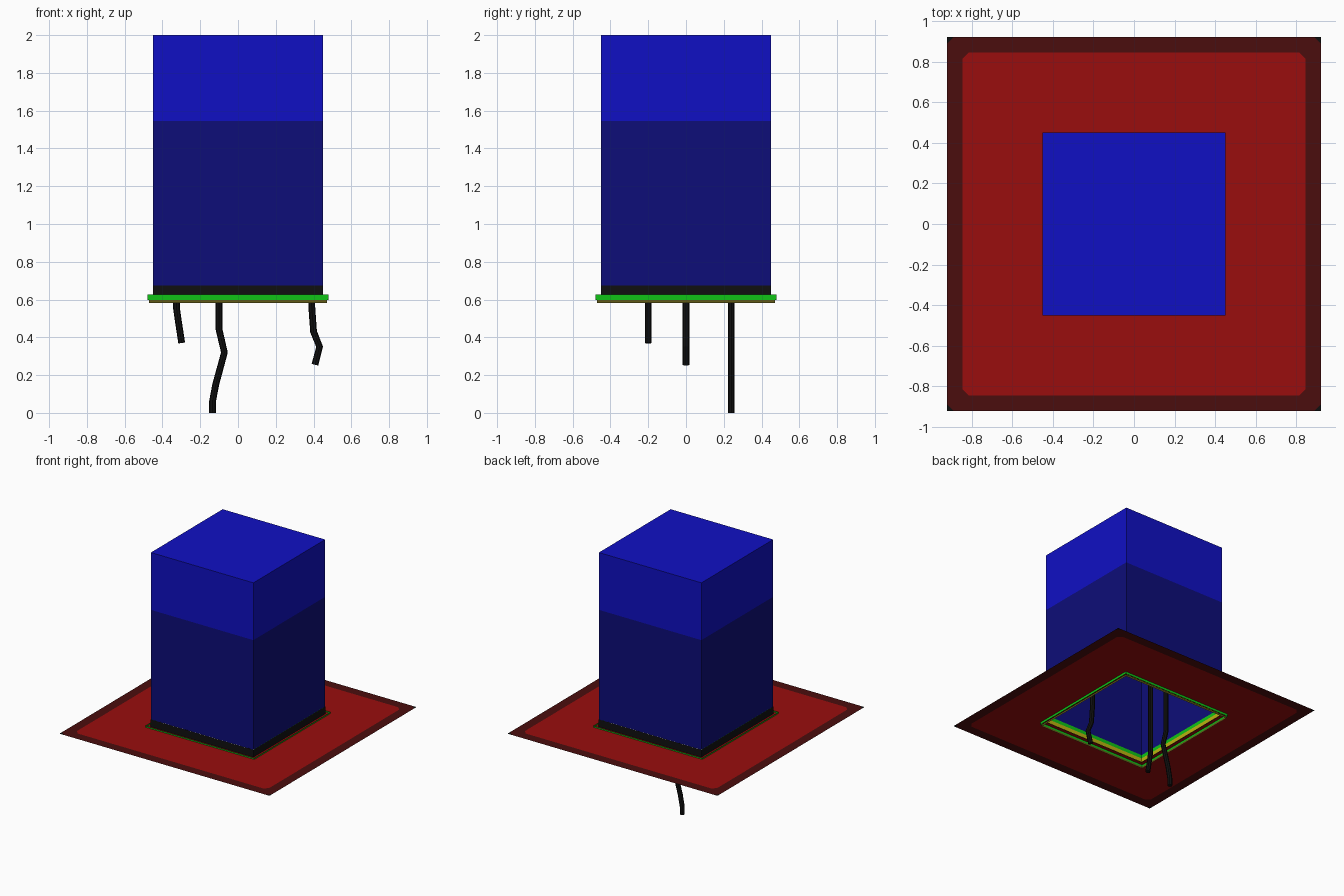
import bpy
import bmesh

cube = bpy.data.objects.get("Cube")
if cube:
    bpy.data.objects.remove(cube, do_unlink=True)


def material(name, r, g, b):
    mat = bpy.data.materials.new(name)
    mat.use_nodes = True
    mat.diffuse_color = (r, g, b, 1)
    mat.node_tree.nodes["Principled BSDF"].inputs["Base Color"].default_value = (r, g, b, 1)
    return mat


BLUE = material("bright blue", 0.005, 0.005, 0.55)
NAVY = material("navy", 0.004, 0.004, 0.19)
BLACK = material("black", 0.005, 0.005, 0.005)
GREEN = material("green", 0.005, 0.55, 0.008)
YELLOW = material("yellow", 0.5, 0.45, 0.005)
OLIVE = material("olive brown", 0.12, 0.1, 0.008)
RED = material("red", 0.32, 0.004, 0.004)
DARK_RED = material("dark red", 0.07, 0.004, 0.004)


def finish(bm, name, mats):
    mesh = bpy.data.meshes.new(name)
    bm.to_mesh(mesh)
    bm.free()
    for mat in mats:
        mesh.materials.append(mat)
    obj = bpy.data.objects.new(name, mesh)
    bpy.context.collection.objects.link(obj)
    return obj


def square(bm, half, z):
    return [bm.verts.new((sx * half, sy * half, z))
            for sx, sy in ((-1, -1), (1, -1), (1, 1), (-1, 1))]


def bridge(bm, low, high, index):
    n = len(low)
    for i in range(n):
        j = (i + 1) % n
        bm.faces.new((low[i], low[j], high[j], high[i])).material_index = index


def walls(name, half, levels, mats, lid=False):
    """Open square tube, one colour per height band."""
    bm = bmesh.new()
    loops = [square(bm, half, z) for z in levels]
    for i in range(len(mats)):
        bridge(bm, loops[i], loops[i + 1], i)
    if lid:
        bm.faces.new(loops[-1]).material_index = len(mats) - 1
    return finish(bm, name, mats)


# Hollow tower with an open underside
walls("tower", 0.45, (0.675, 1.545, 2.0), (NAVY, BLUE), lid=True)
walls("tower_base_band", 0.451, (0.615, 0.675), (BLACK,))
walls("base_lining", 0.446, (0.615, 0.645, 0.672), (YELLOW, GREEN))

# Thin rim around the opening
walls("rim", 0.478, (0.597, 0.627), (GREEN,))
walls("rim_lower_edge", 0.472, (0.582, 0.597), (OLIVE,))


# Flat sheet with chamfered colour zones and a square hole
def chamfered(bm, half, cut, z):
    a, b = half, half - cut
    return [bm.verts.new((x, y, z)) for x, y in
            ((-b, -a), (b, -a), (a, -b), (a, b), (b, a), (-b, a), (-a, b), (-a, -b))]


SHEET_Z = 0.616
bm = bmesh.new()
hole = chamfered(bm, 0.449, 0.002, SHEET_Z)
inner = chamfered(bm, 0.845, 0.03, SHEET_Z)
outer = chamfered(bm, 0.922, 0.035, SHEET_Z)
bridge(bm, inner, hole, 0)
bridge(bm, outer, inner, 1)
corners = square(bm, 0.922, SHEET_Z)
for i, corner in enumerate(corners):
    before, after = outer[2 * i - 1], outer[2 * i]
    bm.faces.new((before, corner, after)).material_index = 2
bmesh.ops.recalc_face_normals(bm, faces=bm.faces)
if sum(f.normal.z for f in bm.faces) < 0:
    bmesh.ops.reverse_faces(bm, faces=bm.faces)
finish(bm, "sheet", (RED, DARK_RED, BLACK))


# Bent cables hanging from inside the tower
def cable(name, y, path):
    curve = bpy.data.curves.new(name, "CURVE")
    curve.dimensions = "3D"
    curve.bevel_depth = 0.018
    curve.bevel_resolution = 2
    curve.use_fill_caps = True
    spline = curve.splines.new("POLY")
    spline.points.add(len(path) - 1)
    for point, (x, z) in zip(spline.points, path):
        point.co = (x, y, z, 1)
    curve.materials.append(BLACK)
    obj = bpy.data.objects.new(name, curve)
    bpy.context.collection.objects.link(obj)
    bpy.ops.object.select_all(action="DESELECT")
    obj.select_set(True)
    bpy.context.view_layer.objects.active = obj
    bpy.ops.object.convert(target="MESH")
    bpy.ops.object.shade_smooth_by_angle()


cable("short_cable", -0.2, ((-0.325, 1.2), (-0.325, 0.55), (-0.318, 0.5), (-0.298, 0.37)))
cable("middle_cable", 0.0, ((0.385, 1.2), (0.39, 0.57), (0.4, 0.43), (0.432, 0.35), (0.407, 0.255)))
cable("long_cable", 0.24, ((-0.1, 1.2), (-0.1, 0.44), (-0.072, 0.32),
                           (-0.118, 0.15), (-0.135, 0.06), (-0.135, 0.0)))
